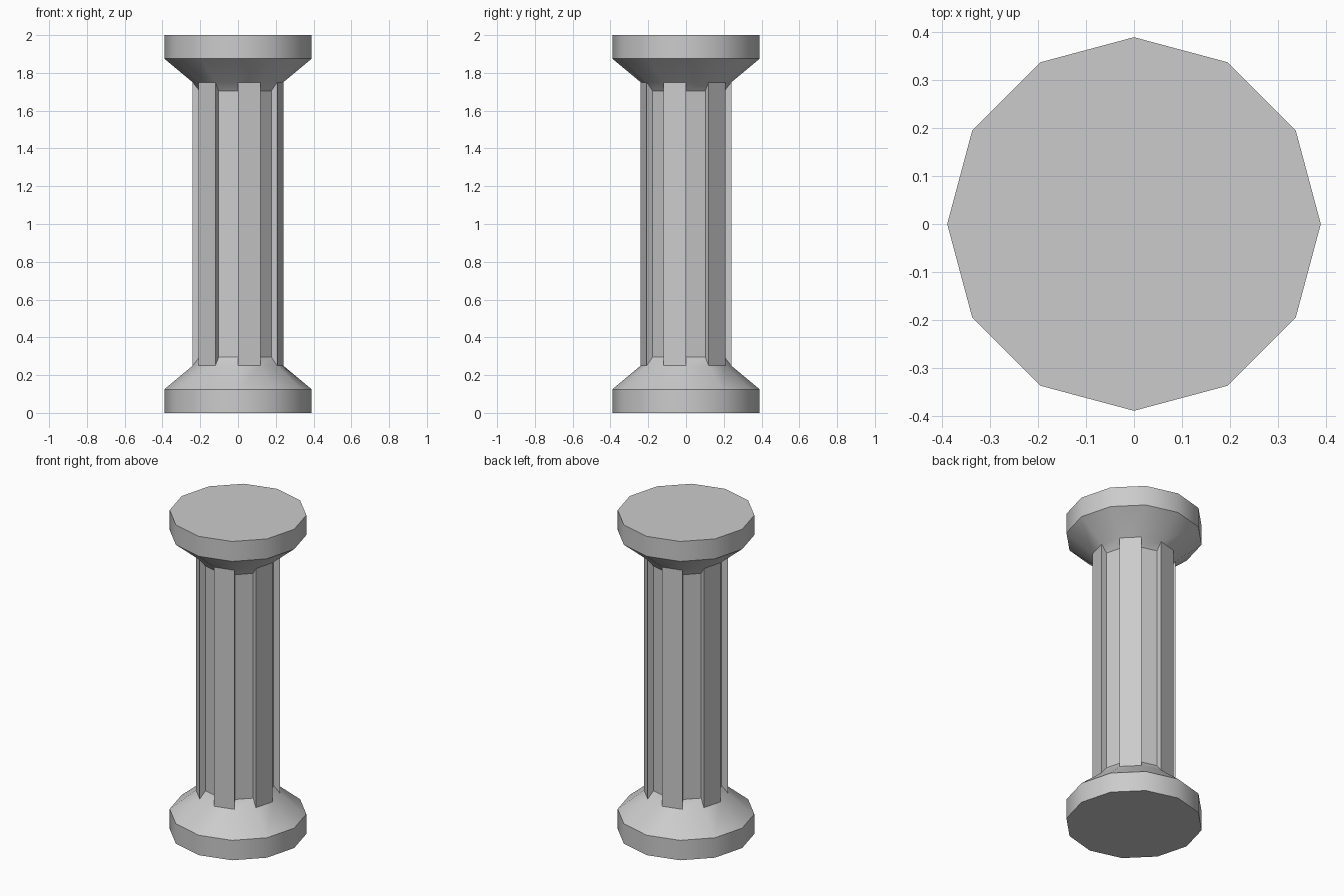
import bpy, bmesh
from math import cos, sin, pi

if "Cube" in bpy.data.objects:
    bpy.data.objects.remove(bpy.data.objects["Cube"])

SIDES, H = 12, 2.0
bm = bmesh.new()

def ring(r, z):
    return [bm.verts.new((r * cos(2 * pi * i / SIDES), r * sin(2 * pi * i / SIDES), z))
            for i in range(SIDES)]

def quad(a, b, i):
    j = (i + 1) % SIDES
    bm.faces.new((a[i], a[j], b[j], b[i]))

# Rings from the floor up: plinth, flare, flute ends, flare, capital
half = [(0.39, 0.0), (0.39, 0.125), (0.24, 0.25), (0.204, 0.295)]
foot, plinth, low, low_in = [ring(r, z) for r, z in half]
head, capital, high, high_in = [ring(r, H - z) for r, z in half]

for i in range(SIDES):
    # Plinth, capital and their flares
    quad(foot, plinth, i)
    quad(plinth, low, i)
    quad(high, capital, i)
    quad(capital, head, i)
    if i % 2:
        # Raised rib
        quad(low, high, i)
    else:
        # Recessed flute with the flare running into it
        quad(low, low_in, i)
        quad(low_in, high_in, i)
        quad(high_in, high, i)
    # Wall between rib and flute
    bm.faces.new((low[i], low_in[i], high_in[i], high[i]))
bm.faces.new(foot)
bm.faces.new(head)
bmesh.ops.recalc_face_normals(bm, faces=bm.faces)

mesh = bpy.data.meshes.new("fluted_column")
bm.to_mesh(mesh)
bm.free()
column = bpy.data.objects.new("fluted_column", mesh)
bpy.context.collection.objects.link(column)
bpy.context.view_layer.objects.active = column
column.select_set(True)
bpy.ops.object.shade_smooth_by_angle(angle=0.55)
